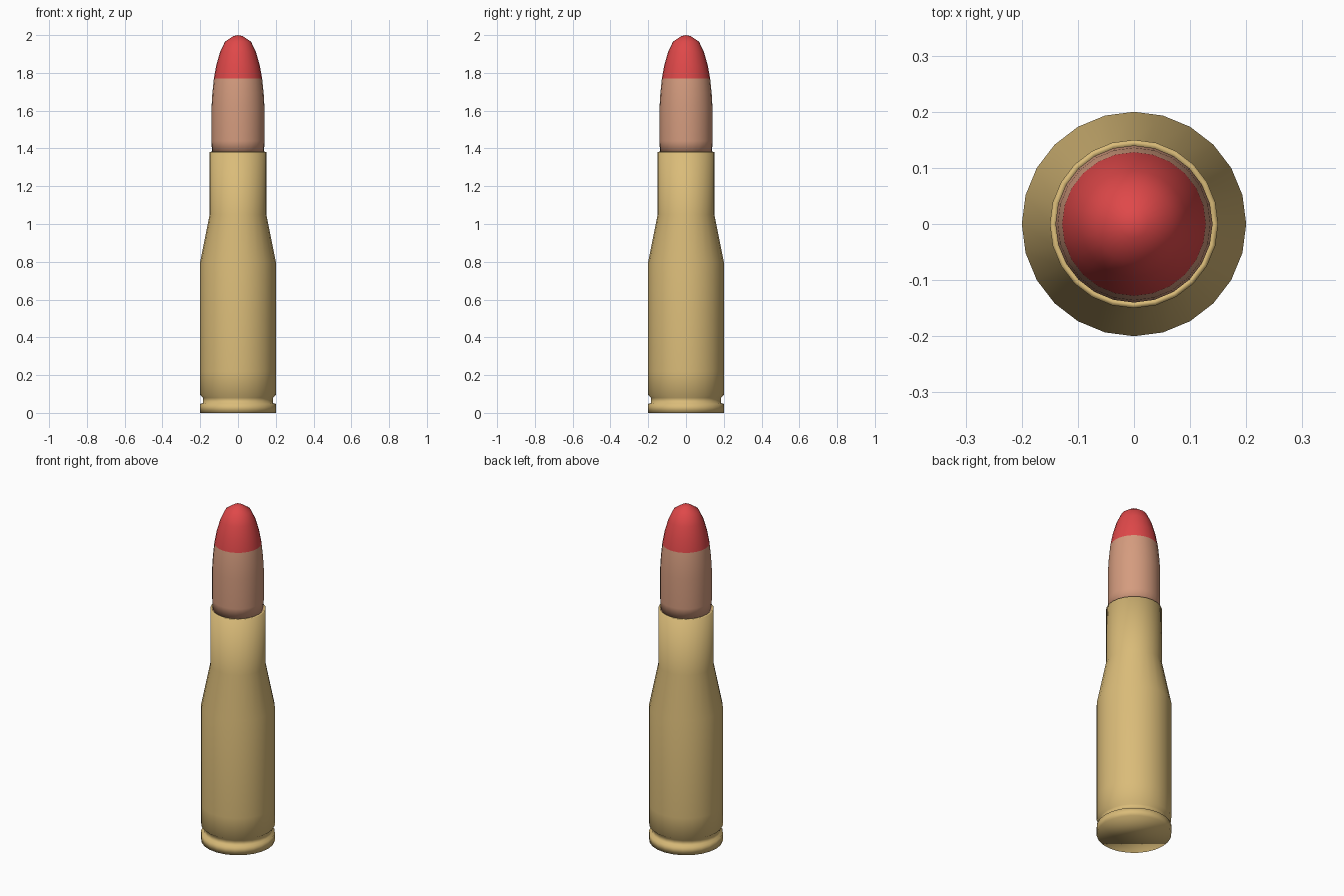
import bpy, bmesh, math

if "Cube" in bpy.data.objects:
    bpy.data.objects.remove(bpy.data.objects["Cube"], do_unlink=True)

SIDES = 24


def material(name, rgb):
    m = bpy.data.materials.new(name)
    m.use_nodes = True
    m.diffuse_color = (*rgb, 1)
    m.node_tree.nodes["Principled BSDF"].inputs["Base Color"].default_value = (*rgb, 1)
    return m


def lathe(name, profile, materials, rule=lambda z: 0):
    """Spin (radius, height) points about z; the first ring is capped, radius 0 makes a tip."""
    bm = bmesh.new()
    rings = []
    for r, z in profile:
        count = SIDES if r else 1
        angles = [math.tau * i / SIDES for i in range(count)]
        rings.append([bm.verts.new((r * math.cos(a), r * math.sin(a), z)) for a in angles])
    bm.faces.new(rings[0][::-1])
    for low, high in zip(rings, rings[1:]):
        for i in range(SIDES):
            j = (i + 1) % SIDES
            if len(high) == 1:
                bm.faces.new((low[i], low[j], high[0]))
            else:
                bm.faces.new((low[i], low[j], high[j], high[i]))
    for f in bm.faces:
        f.smooth = True
        f.material_index = rule(f.calc_center_median().z)
    mesh = bpy.data.meshes.new(name)
    bm.to_mesh(mesh)
    bm.free()
    for m in materials:
        mesh.materials.append(m)
    obj = bpy.data.objects.new(name, mesh)
    bpy.context.collection.objects.link(obj)
    return obj


brass = material("brass", (0.70, 0.50, 0.19))
copper = material("copper", (0.66, 0.33, 0.21))
red = material("red tip paint", (0.74, 0.065, 0.067))

# Casing: rim, extractor groove, body, shoulder, neck and mouth
lathe("casing", [(0.2, 0), (0.2, 0.048), (0.184, 0.052), (0.184, 0.08), (0.2, 0.095),
                 (0.2, 0.22), (0.2, 0.8), (0.15, 1.05), (0.15, 1.38), (0.14, 1.383),
                 (0.14, 1.36)], [brass])

# Projectile: copper jacket with a painted rounded nose
TIP_START = 1.77
lathe("projectile", [(0.138, 1.375), (0.14, 1.44), (0.14, 1.62), (0.136, 1.69),
                     (0.128, TIP_START), (0.115, 1.84), (0.095, 1.91), (0.069, 1.965),
                     (0.025, 1.995), (0, 2.0)],
      [copper, red], lambda z: int(z > TIP_START))
